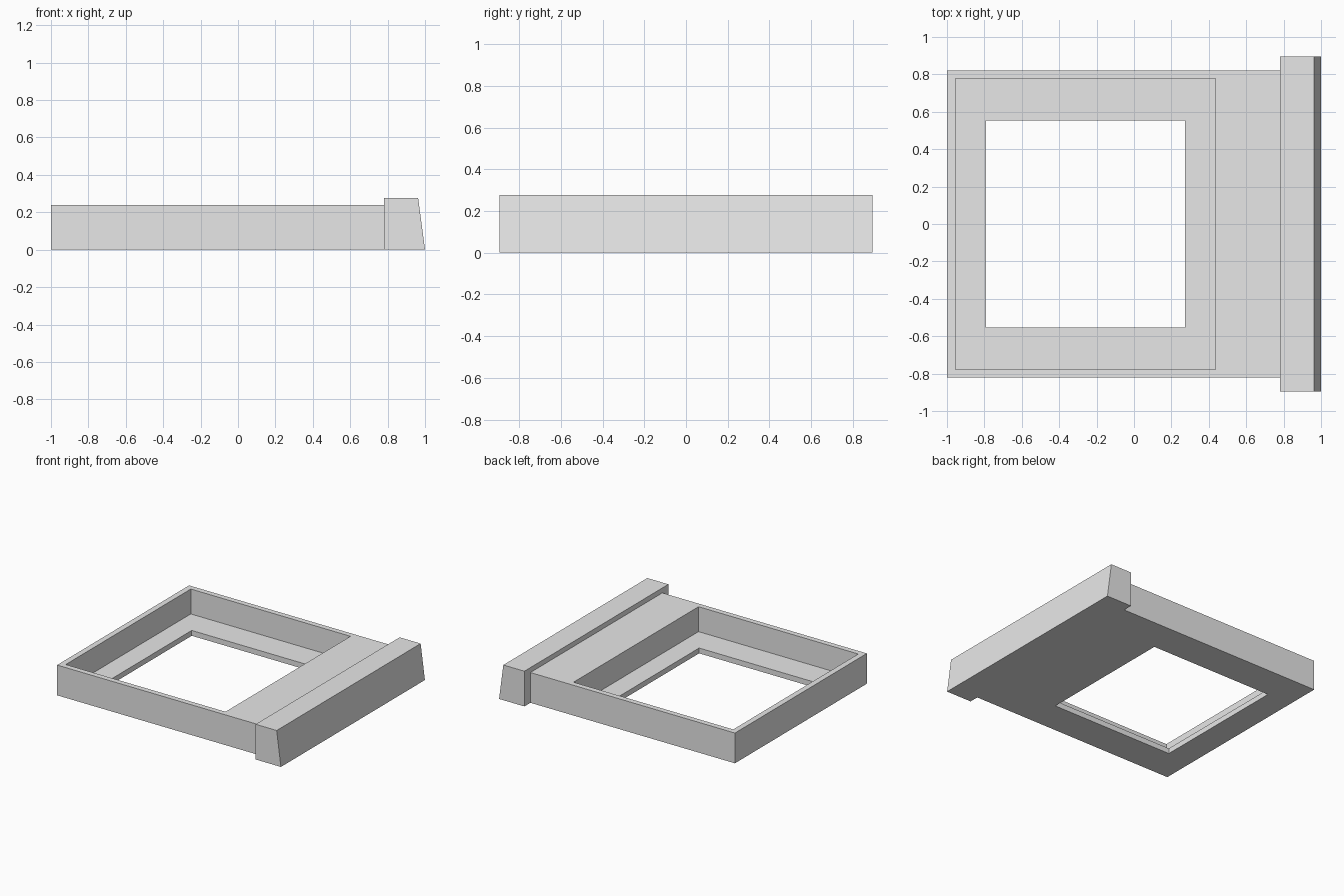
import bpy
import bmesh

cube = bpy.data.objects.get("Cube")
if cube:
    bpy.data.objects.remove(cube, do_unlink=True)

# Single flat colour
grey = bpy.data.materials.new("light grey")
grey.use_nodes = True
colour = (0.8, 0.8, 0.8, 1)
grey.diffuse_color = colour
grey.node_tree.nodes["Principled BSDF"].inputs["Base Color"].default_value = colour


def add_object(name, bm):
    bmesh.ops.recalc_face_normals(bm, faces=bm.faces)
    mesh = bpy.data.meshes.new(name)
    bm.to_mesh(mesh)
    bm.free()
    mesh.materials.append(grey)
    obj = bpy.data.objects.new(name, mesh)
    bpy.context.collection.objects.link(obj)
    return obj


def rectangle(bm, x0, x1, half_width, z):
    corners = ((x0, -half_width), (x1, -half_width), (x1, half_width), (x0, half_width))
    return [bm.verts.new((x, y, z)) for x, y in corners]


def bridge(bm, a, b):
    for i in range(len(a)):
        j = (i + 1) % len(a)
        bm.faces.new((a[i], a[j], b[j], b[i]))


# Tray: outer walls, recessed pocket, thin ledge and a window through the floor
HEIGHT, LEDGE = 0.238, 0.042
outer = (-1.0, 0.78, 0.82)
pocket = (-0.955, 0.435, 0.777)
window = (-0.79, 0.273, 0.553)
bm = bmesh.new()
rings = [rectangle(bm, *size, z) for size, z in (
    (outer, 0), (outer, HEIGHT), (pocket, HEIGHT),
    (pocket, LEDGE), (window, LEDGE), (window, 0))]
for i, ring in enumerate(rings):
    bridge(bm, ring, rings[(i + 1) % len(rings)])
add_object("tray", bm)

# End bar: wider and taller, with a sloping outer face
bm = bmesh.new()
base = rectangle(bm, 0.78, 1.0, 0.895, 0)
top = rectangle(bm, 0.78, 0.963, 0.895, 0.277)
bridge(bm, base, top)
bm.faces.new(base)
bm.faces.new(top)
add_object("end_bar", bm)
